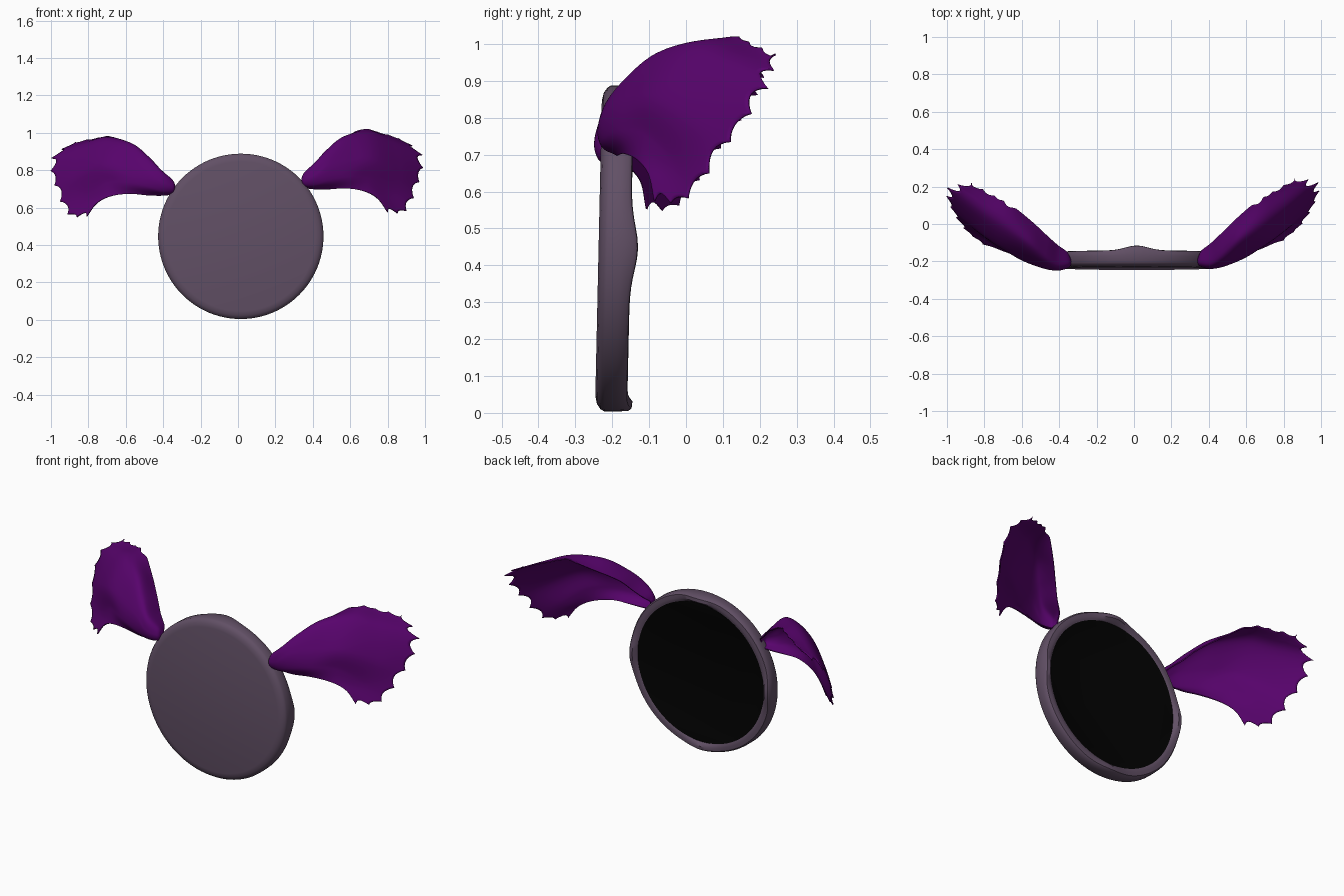
import bpy, bmesh, math
from mathutils import Vector

if "Cube" in bpy.data.objects:
    bpy.data.objects.remove(bpy.data.objects["Cube"])


def material(name, rgb):
    m = bpy.data.materials.new(name)
    m.diffuse_color = (*rgb, 1)
    m.use_nodes = True
    m.node_tree.nodes["Principled BSDF"].inputs["Base Color"].default_value = m.diffuse_color
    return m


MAUVE = material("dusty mauve", (0.12, 0.079, 0.13))
PURPLE = material("deep purple", (0.096, 0.001, 0.15))
BLACK = material("black", (0.0005, 0.0005, 0.0005))


def finish(bm, name, mats, angle):
    bmesh.ops.recalc_face_normals(bm, faces=bm.faces)
    me = bpy.data.meshes.new(name)
    bm.to_mesh(me)
    bm.free()
    ob = bpy.data.objects.new(name, me)
    bpy.context.collection.objects.link(ob)
    for m in mats:
        me.materials.append(m)
    bpy.ops.object.select_all(action='DESELECT')
    ob.select_set(True)
    bpy.context.view_layer.objects.active = ob
    bpy.ops.object.shade_smooth_by_angle(angle=math.radians(angle))
    return ob


def spline(pts, t):
    """Smooth curve through evenly spaced points, t from 0 to 1."""
    n = len(pts) - 1
    s = min(max(t, 0), 1) * n
    i = min(int(s), n - 1)
    f = s - i
    p1, p2 = pts[i], pts[i + 1]
    p0 = pts[i - 1] if i > 0 else p1 * 2 - p2
    p3 = pts[i + 2] if i + 2 <= n else p2 * 2 - p1
    return 0.5 * (2 * p1 + (p2 - p0) * f + (2 * p0 - 5 * p1 + 4 * p2 - p3) * f * f
                  + (3 * p1 - p0 - 3 * p2 + p3) * f ** 3)


# Round body: profile (radius, depth, back-edge lift) turned around the y axis
CX, CZ, SEG = 0.015, 0.446, 96
PROFILE = [(0.4, -0.237, 0), (0.422, -0.232, 0), (0.436, -0.222, 0), (0.442, -0.212, 0),
           (0.442, -0.18, 0.3), (0.441, -0.16, 0.9), (0.434, -0.152, 1), (0.415, -0.15, 1),
           (0.4, -0.152, 0.3), (0.396, -0.154, 0)]


def bump(a):
    """Raised swells on the back edge at the right, top, left and bottom."""
    h = 0
    for k, size in enumerate((0.02, 0.026, 0.02, 0.014)):
        d = (a - k * math.pi / 2 + math.pi) % (2 * math.pi) - math.pi
        h += size * math.exp(-(d / 0.2) ** 2)
    return h


bm = bmesh.new()
rings = []
for r, y, lift in PROFILE:
    ring = []
    for i in range(SEG):
        a = 2 * math.pi * i / SEG
        z = r * math.sin(a)
        ring.append(bm.verts.new((CX + r * math.cos(a), y + lift * bump(a) + 0.022 * z, CZ + z)))
    rings.append(ring)
for r0, r1 in zip(rings, rings[1:]):
    for i in range(SEG):
        j = (i + 1) % SEG
        bm.faces.new((r0[i], r0[j], r1[j], r1[i]))
bm.faces.new(rings[0])
back = bm.faces.new(rings[-1])
back.material_index = 1
finish(bm, "round_body", [MAUVE, BLACK], 40)

# Wing cross-sections from root to tip: lower edge, belly, front, crest, back edge
SECTIONS = [
    [(.346, -.18, .73), (.343, -.195, .734), (.341, -.198, .745), (.343, -.188, .758), (.347, -.172, .755)],
    [(.362, -.18, .708), (.356, -.214, .721), (.354, -.223, .752), (.358, -.203, .787), (.365, -.14, .782)],
    [(.41, -.185, .70), (.41, -.226, .723), (.412, -.236, .775), (.415, -.206, .837), (.41, -.105, .827)],
    [(.48, -.183, .699), (.48, -.222, .745), (.48, -.214, .828), (.48, -.155, .905), (.46, -.058, .885)],
    [(.58, -.165, .703), (.59, -.18, .765), (.60, -.152, .86), (.57, -.08, .972), (.55, .03, .952)],
    [(.68, -.13, .685), (.70, -.11, .755), (.73, -.08, .86), (.70, .01, .99), (.66, .125, 1.018)],
    [(.75, -.10, .645), (.81, -.035, .67), (.87, .03, .79), (.83, .10, .945), (.75, .18, 1.002)],
    [(.80, -.085, .575), (.90, .005, .582), (.968, .12, .735), (.985, .222, .88), (.86, .243, .972)],
]
SECTIONS = [[Vector(p) for p in row] for row in SECTIONS]


def scallop(t, teeth):
    """0 at each pointed tooth, positive in the rounded notch between, uneven depth."""
    if not 0 < t < 1:
        return 0
    k = int(t * teeth)
    return math.sin(math.pi * ((t * teeth) % 1.0)) ** 0.8 * (1, 0.6, 0.85)[k % 3]


def wing_point(u, v):
    tip_cut = 0.038 * scallop(v, 8) * u ** 6
    edge_cut = 0.035 * scallop((u - 0.68) / 0.32, 4) * v ** 8
    section = [spline(list(col), u - tip_cut) for col in zip(*SECTIONS)]
    return spline(section, v - edge_cut)


def wing(name, left):
    bm = bmesh.new()
    nu, nv = 64, 72
    grid = []
    for i in range(nu + 1):
        row = []
        for j in range(nv + 1):
            u, v = i / nu, j / nv
            p = wing_point(u, v)
            if left:  # mirrored wing sits lower, with its back edge drooping a little
                k = (p.x - 0.35) / 0.6
                droop = 0.018 * v ** 4 * math.sin(math.pi * u)
                p = Vector((0.012 - p.x * 1.025, p.y - 0.007 - 0.02 * k,
                            p.z - 0.036 + 0.018 * k - droop))
            row.append(bm.verts.new(p))
        grid.append(row)
    for i in range(nu):
        for j in range(nv):
            bm.faces.new((grid[i][j], grid[i + 1][j], grid[i + 1][j + 1], grid[i][j + 1]))
    bm.faces.new(grid[0])  # closed root
    ob = finish(bm, name, [PURPLE], 50)
    mod = ob.modifiers.new("thickness", 'SOLIDIFY')
    mod.thickness = 0.006
    mod.offset = 0


wing("right_wing", False)
wing("left_wing", True)
